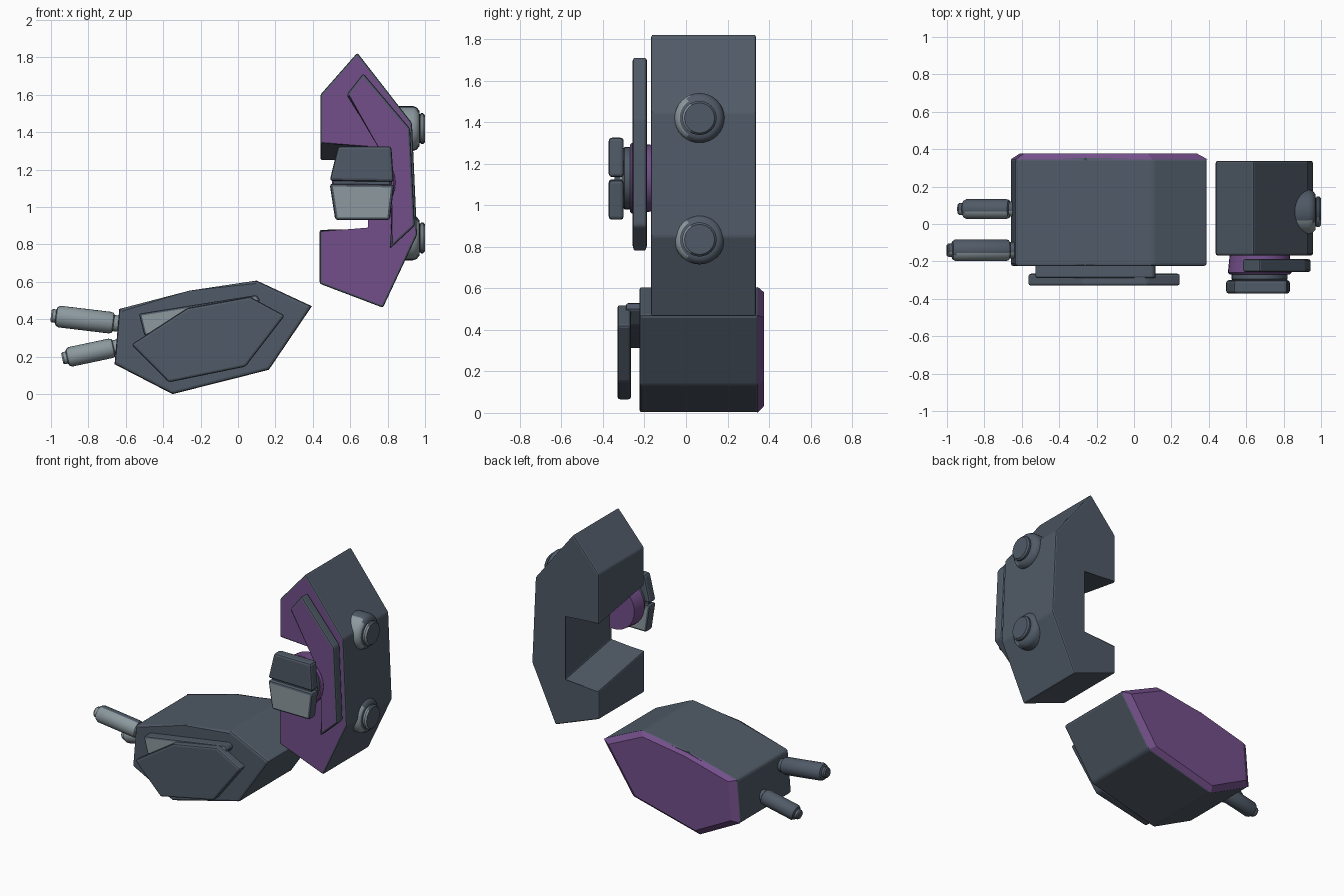
import bpy, bmesh, math
from mathutils import Vector

if "Cube" in bpy.data.objects:
    bpy.data.objects.remove(bpy.data.objects["Cube"])


def material(name, rgb):
    m = bpy.data.materials.new(name)
    m.diffuse_color = (*rgb, 1)
    m.use_nodes = True
    m.node_tree.nodes["Principled BSDF"].inputs["Base Color"].default_value = m.diffuse_color
    return m


SLATE = material("slate", (0.080, 0.103, 0.135))
PURPLE = material("purple", (0.172, 0.078, 0.255))
LIGHT = material("light_grey", (0.262, 0.318, 0.342))


def finish(name, bm, mats, rule, smooth=False):
    bmesh.ops.recalc_face_normals(bm, faces=bm.faces[:])
    bm.normal_update()
    for f in bm.faces:
        f.material_index = 1 if rule and rule(f.normal) else 0
        f.smooth = smooth
    me = bpy.data.meshes.new(name)
    bm.to_mesh(me)
    bm.free()
    for m in mats:
        me.materials.append(m)
    if smooth:
        me.set_sharp_from_angle(angle=math.radians(35))
    ob = bpy.data.objects.new(name, me)
    bpy.context.collection.objects.link(ob)
    return ob


def prism(name, pts, y0, y1, bevel, mats, rule=None, back_scale=1.0):
    """Front outline (x, z, optional z shift at the back) extruded along y."""
    bm = bmesh.new()
    n = len(pts)
    cx = sum(p[0] for p in pts) / n
    cz = sum(p[1] for p in pts) / n
    front = [bm.verts.new((p[0], y0, p[1])) for p in pts]
    back = []
    for p in pts:
        z = p[1] + (p[2] if len(p) > 2 else 0)
        back.append(bm.verts.new((cx + (p[0] - cx) * back_scale, y1,
                                  cz + (z - cz) * back_scale)))
    bm.faces.new(front)
    bm.faces.new(back[::-1])
    for i in range(n):
        j = (i + 1) % n
        bm.faces.new((front[i], back[i], back[j], front[j]))
    if bevel:
        bmesh.ops.bevel(bm, geom=bm.edges[:], offset=bevel, segments=2,
                        profile=0.5, affect='EDGES')
    return finish(name, bm, mats, rule)


def lathe(name, start, end, profile, mats, rule=None, sides=32):
    """Profile of (distance, radius) turned about the line start to end."""
    start, end = Vector(start), Vector(end)
    rot = (end - start).to_track_quat('Z', 'Y')
    bm = bmesh.new()
    rings = []
    for d, r in profile:
        rings.append([bm.verts.new(start + rot @ Vector((
            r * math.cos(2 * math.pi * k / sides),
            r * math.sin(2 * math.pi * k / sides), d))) for k in range(sides)])
    bm.faces.new(rings[0][::-1])
    bm.faces.new(rings[-1])
    for a, b in zip(rings, rings[1:]):
        for k in range(sides):
            j = (k + 1) % sides
            bm.faces.new((a[k], a[j], b[j], b[k]))
    return finish(name, bm, mats, rule, True)


def facing_front(n):
    return n.y < -0.95


def facing_both(n):
    return abs(n.y) > 0.95


def half_front(n):
    return n.y < -0.35


# Large lower pod with a chamfered coloured back cap
pod = [(-0.66, 0.16), (-0.635, 0.455), (-0.26, 0.553), (0.10, 0.607),
       (0.395, 0.47), (0.165, 0.13), (-0.35, 0.0)]
prism("pod_body", pod, -0.225, 0.352, 0.015, [SLATE])
prism("pod_back_cap", pod, 0.345, 0.376, 0, [PURPLE], back_scale=0.9)

# Plate and bar on the pod front
plate = [(-0.57, 0.265), (-0.27, 0.46), (0.065, 0.52), (0.25, 0.42),
         (0.04, 0.147), (-0.37, 0.063)]
prism("pod_front_plate", plate, -0.33, -0.265, 0.013, [SLATE])
bar = [(-0.53, 0.43), (0.10, 0.53), (0.12, 0.50), (0.05, 0.42), (-0.50, 0.31)]
prism("pod_bar", bar, -0.29, -0.21, 0.012, [SLATE, LIGHT], facing_both)

# Two pegs on the pod end
for name, a, b, r in (
        ("upper_peg", (-0.60, -0.14, 0.372), (-1.0, -0.14, 0.42), 0.058),
        ("lower_peg", (-0.60, 0.08, 0.262), (-0.94, 0.08, 0.19), 0.053)):
    L = (Vector(b) - Vector(a)).length
    lathe(name, a, b, [(0, r * 0.75), (0.065, r * 0.75), (0.07, r * 0.92),
                       (0.085, r), (L - 0.045, r), (L - 0.03, r * 0.85),
                       (L - 0.025, r * 0.62), (L - 0.008, r * 0.62),
                       (L, r * 0.5)], [SLATE, LIGHT], half_front, 24)

# Upright clasp body: notch walls slope down toward the back
clasp = [(0.44, 1.60), (0.638, 1.825), (0.93, 1.45), (0.957, 0.85),
         (0.775, 0.462), (0.437, 0.59), (0.437, 0.88, -0.09),
         (0.705, 0.88, -0.09), (0.705, 1.335, -0.085), (0.44, 1.335, -0.085)]
prism("clasp_body", clasp, -0.168, 0.337, 0.01, [SLATE, PURPLE], facing_front)

# Raised strip along the clasp front
strip = [(0.58, 1.60), (0.67, 1.715), (0.92, 1.42), (0.945, 0.90),
         (0.81, 0.775), (0.835, 1.02), (0.81, 1.24)]
prism("clasp_strip", strip, -0.257, -0.188, 0.012, [SLATE, PURPLE],
      facing_front)

# Round hub behind the jaws
lathe("hub_base", (0.672, -0.16, 1.13), (0.672, -0.27, 1.13),
      [(0, 0.16), (0.10, 0.17), (0.11, 0.16)], [PURPLE])
lathe("hub_cap", (0.672, -0.26, 1.13), (0.672, -0.31, 1.13),
      [(0, 0.15), (0.035, 0.15), (0.05, 0.135)], [SLATE])

# Pair of jaws
prism("upper_jaw", [(0.49, 1.14), (0.535, 1.325), (0.82, 1.325),
                    (0.833, 1.135)], -0.372, -0.30, 0.015, [SLATE])
prism("lower_jaw", [(0.49, 1.125), (0.835, 1.12), (0.812, 0.93),
                    (0.52, 0.93)], -0.372, -0.30, 0.015, [SLATE, LIGHT],
      facing_both)
prism("jaw_spacer", [(0.51, 1.10), (0.81, 1.10), (0.81, 1.16), (0.51, 1.16)],
      -0.345, -0.315, 0, [SLATE])

# Side bolts
for name, z in (("upper_bolt", 1.42), ("lower_bolt", 0.835)):
    lathe(name, (0.84, 0.065, z), (1.0, 0.065, z),
          [(0, 0.12), (0.095, 0.12), (0.115, 0.113), (0.13, 0.095),
           (0.132, 0.075), (0.138, 0.082), (0.15, 0.082), (0.16, 0.072)],
          [SLATE, LIGHT], half_front)
